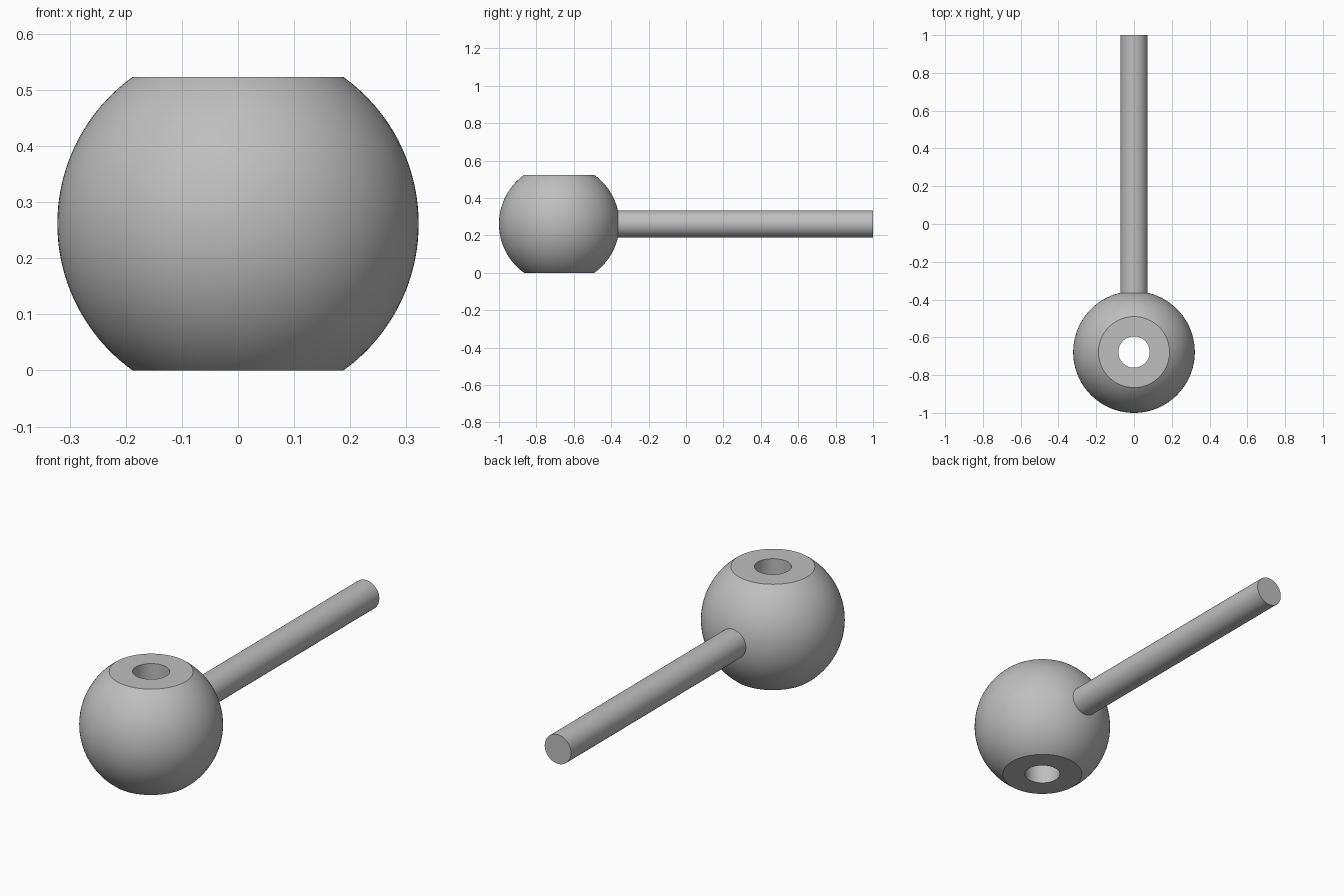
import bpy
import bmesh
from math import asin, cos, sin, pi, radians
from mathutils import Matrix, Vector

cube = bpy.data.objects.get("Cube")
if cube:
    bpy.data.objects.remove(cube, do_unlink=True)

BALL_R = 0.322
HALF_H = 0.2615
HOLE_R = 0.083
ROD_R = 0.072
BALL_Y = -1 + BALL_R
SEGMENTS = 96
RINGS = 40

grey = bpy.data.materials.new("plain grey")
grey.use_nodes = True
colour = (0.52, 0.52, 0.52, 1)
grey.diffuse_color = colour
grey.node_tree.nodes["Principled BSDF"].inputs["Base Color"].default_value = colour


def add_object(name, bm, location):
    bmesh.ops.recalc_face_normals(bm, faces=bm.faces)
    mesh = bpy.data.meshes.new(name)
    bm.to_mesh(mesh)
    bm.free()
    mesh.materials.append(grey)
    obj = bpy.data.objects.new(name, mesh)
    obj.location = location
    bpy.context.collection.objects.link(obj)
    bpy.ops.object.select_all(action="DESELECT")
    obj.select_set(True)
    bpy.context.view_layer.objects.active = obj
    bpy.ops.object.shade_smooth_by_angle(angle=radians(30))
    return obj


# Ball with flat ends and a through hole, lathed from a closed profile
limit = asin(HALF_H / BALL_R)
angles = [-limit + 2 * limit * i / RINGS for i in range(RINGS + 1)]
profile = [(BALL_R * cos(a), BALL_R * sin(a)) for a in angles]
profile += [(HOLE_R, HALF_H), (HOLE_R, -HALF_H)]

bm = bmesh.new()
verts = [bm.verts.new((r, 0, z)) for r, z in profile]
edges = [bm.edges.new((v, verts[i - 1])) for i, v in enumerate(verts)]
bmesh.ops.spin(bm, geom=verts + edges, cent=Vector(), axis=(0, 0, 1),
               angle=2 * pi, steps=SEGMENTS, use_merge=True)
bmesh.ops.remove_doubles(bm, verts=bm.verts, dist=1e-5)
add_object("ball_knob", bm, (0, BALL_Y, HALF_H))

# Straight rod, rooted inside the wall of the ball
start = BALL_Y + 0.2
bm = bmesh.new()
bmesh.ops.create_cone(bm, cap_ends=True, segments=64, radius1=ROD_R,
                      radius2=ROD_R, depth=1 - start,
                      matrix=Matrix.Rotation(pi / 2, 4, "X"))
add_object("handle_rod", bm, (0, (1 + start) / 2, HALF_H))
